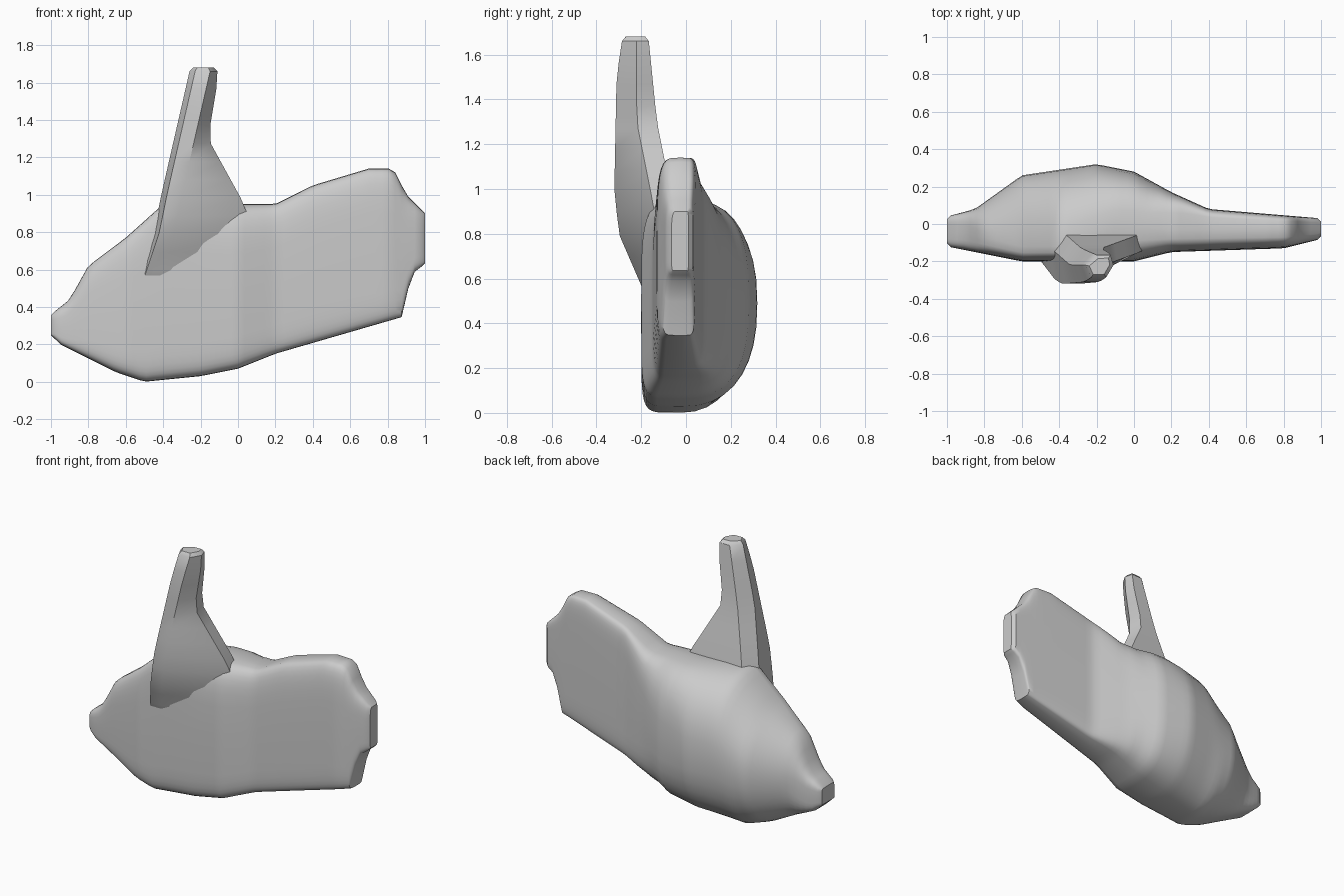
import bpy, bmesh
from math import sin, cos, tau, copysign

if "Cube" in bpy.data.objects:
    bpy.data.objects.remove(bpy.data.objects["Cube"])

bone_grey = bpy.data.materials.new("bone_grey")
bone_grey.use_nodes = True
colour = (.6, .6, .6, 1)
bone_grey.diffuse_color = colour
bone_grey.node_tree.nodes["Principled BSDF"].inputs["Base Color"].default_value = colour


def profile(*keys):
    """Return a function that runs straight between (position, value) keys."""
    def value_at(position):
        for (start, first), (end, last) in zip(keys, keys[1:]):
            if position <= end:
                share = max(position - start, 0) / (end - start)
                return first + (last - first) * share
        return keys[-1][1]
    return value_at


def loft(name, rings, chamfer):
    """Skin equal-length point rings and close both ends with a chamfered cap."""
    bm = bmesh.new()
    loops = [[bm.verts.new(point) for point in ring] for ring in rings]
    for lower, upper in zip(loops, loops[1:]):
        for i, corner in enumerate(lower):
            bm.faces.new((lower[i - 1], corner, upper[i], upper[i - 1]))
    caps = [bm.faces.new(loops[0]), bm.faces.new(loops[-1])]
    bmesh.ops.recalc_face_normals(bm, faces=bm.faces)
    bmesh.ops.inset_individual(bm, faces=caps, thickness=chamfer, depth=chamfer)
    mesh = bpy.data.meshes.new(name)
    bm.to_mesh(mesh)
    bm.free()
    mesh.materials.append(bone_grey)
    part = bpy.data.objects.new(name, mesh)
    bpy.context.collection.objects.link(part)
    bpy.ops.object.select_all(action="DESELECT")
    part.select_set(True)
    bpy.context.view_layer.objects.active = part
    bpy.ops.object.shade_smooth_by_angle(angle=.6)


# Body outlines along x: pointed snout, rounded belly, flat notched blade
body_top = profile((-1, .36), (-.9, .44), (-.8, .62), (-.6, .77), (-.4, .95), (.2, .95),
                   (.4, 1.05), (.7, 1.14), (.83, 1.14), (.9, 1), (1, .9))
body_bottom = profile((-1, .25), (-.95, .2), (-.65, .05), (-.5, 0), (-.2, .03), (0, .07),
                      (.2, .15), (.89, .35), (.92, .57), (1, .63))
body_front = profile((-1, -.12), (-.8, -.16), (-.6, -.2), (0, -.2), (.2, -.15),
                     (.8, -.13), (1, -.08))
body_back = profile((-1, .04), (-.85, .08), (-.6, .26), (-.2, .32), (0, .28),
                    (.2, .17), (.4, .08), (1, .03))
back_squareness = profile((-1, 5), (-.8, 2), (-.2, 2.4), (.1, 3), (.4, 7))
# The crest of the body runs near the front beside the spur, then to the middle
crest_line = profile((-.9, -.05), (-.6, -.12), (-.4, -.12), (-.1, 0), (.2, -.03))
belly_line = -.02
front_squareness_above, front_squareness_below = 4, 7
ring_size = 36


def body_ring(x):
    """A section with a flat front, and a back that is round or flat by position."""
    top, bottom = body_top(x), body_bottom(x)
    middle, half_height = (top + bottom) / 2, (top - bottom) / 2
    ring = []
    for step in range(ring_size):
        angle = tau * step / ring_size
        across, up = cos(angle), sin(angle)
        spine = crest_line(x) if up > 0 else belly_line
        if across > 0:
            reach, squareness = body_back(x) - spine, back_squareness(x)
        else:
            reach = spine - body_front(x)
            squareness = front_squareness_above if up > 0 else front_squareness_below
        power = 2 / squareness
        y = spine + copysign(abs(across) ** power, across) * reach
        z = middle + copysign(abs(up) ** power, up) * half_height
        ring.append((x, y, z))
    return ring


body_steps = 28
body_reach = .98
loft("bone_body", [body_ring(body_reach * step / body_steps)
                   for step in range(-body_steps, body_steps + 1)], chamfer=.02)

# Spur outlines up z: wide webbed root narrowing to a blunt upright tip
spur_left = profile((.5, -.55), (.8, -.45), (1, -.41), (1.7, -.25))
spur_right = profile((.5, -.1), (.9, .06), (1.3, -.16), (1.6, -.11))
spur_front = profile((.5, -.17), (.8, -.3), (1, -.32), (1.5, -.31), (1.7, -.28))
spur_shoulder = profile((.5, -.12), (.9, -.14), (1.3, -.22))
spur_back = profile((.5, 0), (.9, -.05), (1.3, -.13), (1.7, -.17))
bevel = .03
keel_width = .11


def spur_ring(z):
    """A narrow keel in front, with a web spreading back to the right edge."""
    left, right, front, back = (edge(z) for edge in (spur_left, spur_right, spur_front, spur_back))
    shoulder = spur_shoulder(z)
    outline = [(left, shoulder), (left + bevel, front), (left + keel_width, front),
               (right, shoulder), (right - bevel / 2, back), (left + 2 * bevel, back)]
    return [(x, y, z) for x, y in outline]


tip_height = 1.66
root_height = .5
spur_steps = 12
loft("bone_spur", [spur_ring(root_height + (tip_height - root_height) * step / spur_steps)
                   for step in range(spur_steps + 1)], chamfer=.02)
